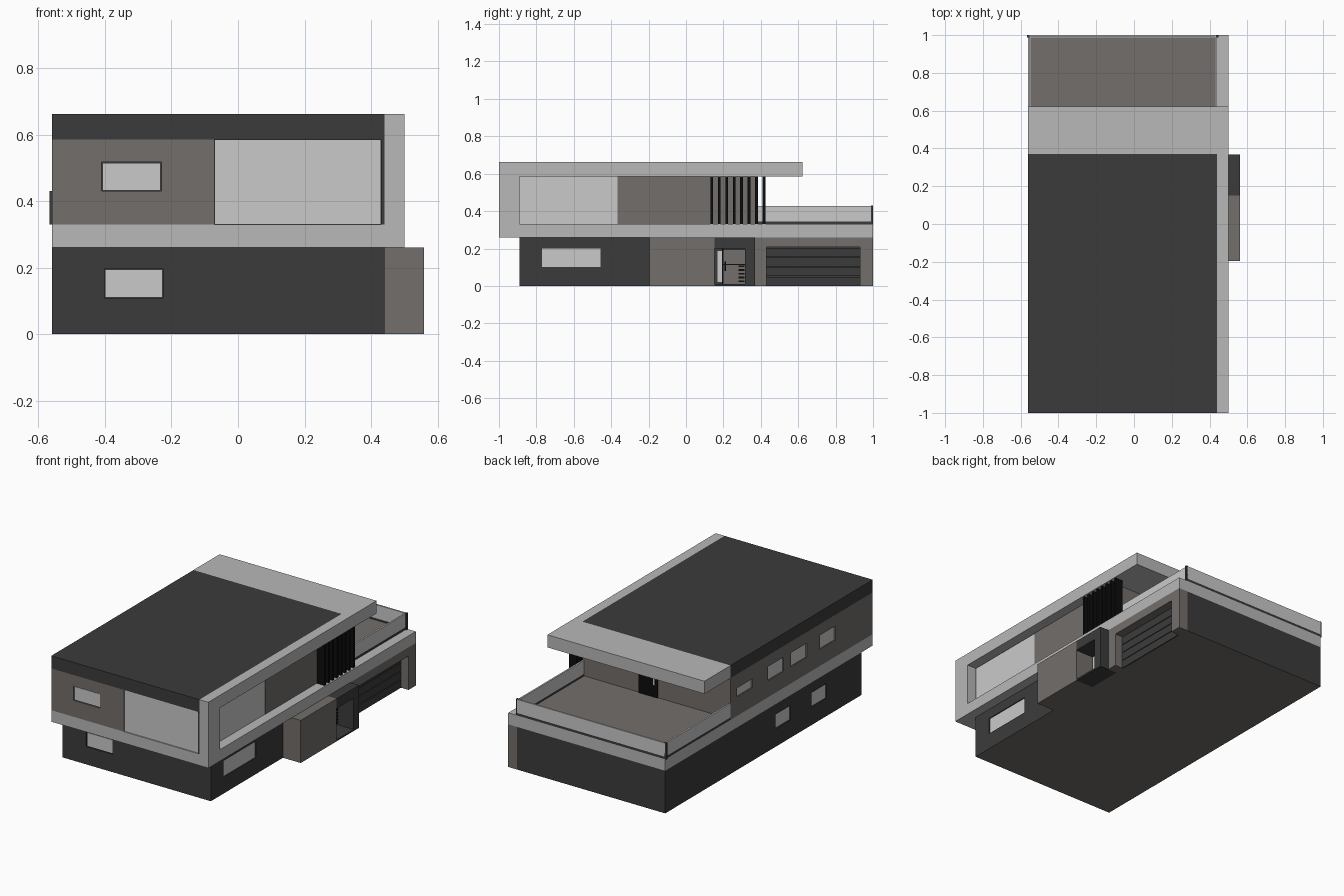
import bpy, bmesh
from mathutils import Vector

old = bpy.data.objects.get("Cube")
if old:
    bpy.data.objects.remove(old, do_unlink=True)


def material(name, rgb):
    m = bpy.data.materials.new(name)
    m.use_nodes = True
    m.diffuse_color = (*rgb, 1)
    m.node_tree.nodes["Principled BSDF"].inputs["Base Color"].default_value = (*rgb, 1)
    return m


LIGHT = material("pale_render", (0.48, 0.48, 0.48))
GLASS = material("light_glass", (0.59, 0.59, 0.59))
DARK = material("charcoal_render", (0.044, 0.044, 0.044))
TAUPE = material("taupe_cladding", (0.171, 0.158, 0.147))
BLACK = material("black_metal", (0.004, 0.004, 0.004))


def finish(name, bm, mat):
    bmesh.ops.recalc_face_normals(bm, faces=bm.faces[:])
    mesh = bpy.data.meshes.new(name)
    bm.to_mesh(mesh)
    bm.free()
    mesh.materials.append(mat)
    ob = bpy.data.objects.new(name, mesh)
    bpy.context.collection.objects.link(ob)
    return ob


def box(name, xs, ys, zs, mat):
    bm = bmesh.new()
    bmesh.ops.create_cube(bm, size=1)
    lo, hi = Vector((xs[0], ys[0], zs[0])), Vector((xs[1], ys[1], zs[1]))
    for v in bm.verts:
        v.co = (lo + hi) / 2 + v.co * (hi - lo)
    return finish(name, bm, mat)


def side_profile(name, pts, xs, mat):
    """Extrude a (y, z) outline along x."""
    bm = bmesh.new()
    face = bm.faces.new([bm.verts.new((xs[0], y, z)) for y, z in pts])
    ext = bmesh.ops.extrude_face_region(bm, geom=[face])
    verts = [g for g in ext["geom"] if isinstance(g, bmesh.types.BMVert)]
    bmesh.ops.translate(bm, verts=verts, vec=(xs[1] - xs[0], 0, 0))
    return finish(name, bm, mat)


def window(name, wall, axis, plane, out, us, zs, frame=0.004, depth=0.012):
    """Cut a shallow pocket in a wall, then fit a frame and a pane."""
    def slab(label, a, b, u, z, mat):
        span = sorted((plane + out * a, plane + out * b))
        return box(label, span, u, z, mat) if axis == "x" else box(label, u, span, z, mat)

    cutter = slab(name + "_cutter", -depth, 0.02, us, zs, DARK)
    cutter.hide_render = True
    cutter.hide_viewport = True
    cutter.display_type = "WIRE"
    mod = wall.modifiers.new(name, "BOOLEAN")
    mod.operation, mod.object, mod.solver = "DIFFERENCE", cutter, "EXACT"
    slab(name + "_frame", -depth, -depth + 0.004, us, zs, DARK)
    inner_u = (us[0] + frame, us[1] - frame)
    inner_z = (zs[0] + frame, zs[1] - frame)
    slab(name + "_pane", -depth, -depth + 0.007, inner_u, inner_z, GLASS)


# Ground floor, with a taupe floor underneath
W, E = -0.56, 0.44
ground = box("ground_floor_walls", (W, E), (-0.89, 1), (0, 0.26), DARK)
ground.data.materials.append(TAUPE)
for f in ground.data.polygons:
    f.material_index = int(f.normal.z < -0.5)

# Upper floor
upper = box("upper_floor_walls", (W, E), (-1, 0.37), (0.33, 0.585), TAUPE)

# Slab, roof and the pale frame wrapping the entrance side
box("floor_slab", (W, E), (-1, 1), (0.26, 0.33), LIGHT)
box("main_roof", (W, E), (-1, 0.37), (0.585, 0.662), DARK)
box("roof_overhang", (W, E), (0.37, 0.622), (0.585, 0.662), LIGHT)
side_profile("side_frame",
             [(-1, 0.26), (1, 0.26), (1, 0.33), (-0.89, 0.33), (-0.89, 0.585),
              (0.622, 0.585), (0.622, 0.662), (-1, 0.662)], (E, 0.5), LIGHT)

# Windows
LOW, HIGH = (0.108, 0.197), (0.43, 0.517)
window("front_ground_window", ground, "y", -0.89, -1, (-0.402, -0.225), LOW)
window("front_upper_window", upper, "y", -1, -1, (-0.41, -0.23), HIGH)
window("front_glazing", upper, "y", -1, -1, (-0.07, 0.43), (0.33, 0.585), 0.001)
window("side_ground_window", ground, "x", E, 1, (-0.77, -0.455), (0.1, 0.2), 0.001)
window("side_glazing", upper, "x", E, 1, (-0.89, -0.365), (0.33, 0.585), 0.001, 0.008)
for i, y in enumerate((0.16, -0.14, -0.365, -0.64)):
    z = (0.445, 0.5) if i == 0 else HIGH
    window(f"left_upper_window_{i + 1}", upper, "x", W, -1, (y, y + 0.15), z)
for i, y in enumerate((-0.21, -0.555)):
    window(f"left_ground_window_{i + 1}", ground, "x", W, -1, (y, y + 0.145), LOW)
box("corner_post", (0.43, E), (-1.001, -0.985), (0.33, 0.585), DARK)

# Vertical fins
for i in range(8):
    y = 0.137 + 0.04 * i
    box(f"fin_{i + 1}", (E + 0.002, 0.492), (y - 0.007, y + 0.007), (0.33, 0.585), BLACK)

# Terrace floor, door and glass balustrade
box("terrace_floor", (W + 0.012, E - 0.012), (0.37, 0.988), (0.33, 0.334), TAUPE)
box("terrace_door", (-0.07, 0.057), (0.37, 0.377), (0.334, 0.54), BLACK)
box("terrace_door_handle", (-0.055, -0.045), (0.377, 0.383), (0.41, 0.45), GLASS)
runs = {
    "left": ((W, W + 0.01), (0.37, 0.99)),
    "right": ((E - 0.01, E), (0.37, 0.99)),
    "back": ((W, E), (0.99, 1)),
}
for side, (xs, ys) in runs.items():
    box(f"{side}_balustrade_rail", xs, ys, (0.33, 0.345), DARK)
    box(f"{side}_balustrade_glass", xs, ys, (0.345, 0.428), GLASS)
for side, x in (("left", W), ("right", E)):
    box(f"{side}_balustrade_post", (x - 0.007, x + 0.007), (0.988, 1), (0.33, 0.43), DARK)

# Entrance block and porch
box("entrance_block", (E, 0.56), (-0.195, 0.152), (0, 0.26), TAUPE)
box("porch_header", (E, 0.56), (0.152, 0.368), (0.2, 0.26), DARK)
box("porch_pier", (E, 0.56), (0.315, 0.368), (0, 0.2), DARK)
box("porch_floor", (E, 0.56), (0.152, 0.315), (0, 0.01), DARK)
box("entrance_door", (E, 0.45), (0.2, 0.315), (0.01, 0.195), TAUPE)
box("door_sidelight", (E, 0.45), (0.165, 0.193), (0.018, 0.19), GLASS)
box("door_jamb", (E, 0.455), (0.193, 0.2), (0.01, 0.2), BLACK)
box("door_rail", (E, 0.454), (0.2, 0.315), (0.112, 0.118), BLACK)
box("door_handle", (0.45, 0.462), (0.207, 0.213), (0.08, 0.13), BLACK)
for i in range(5):
    z = 0.02 + 0.02 * i
    box(f"door_slat_{i + 1}", (0.45, 0.456), (0.28, 0.312), (z, z + 0.01), BLACK)

# Garage surround and sectional door
side_profile("garage_surround",
             [(0.368, 0), (0.43, 0), (0.43, 0.207), (0.93, 0.207), (0.93, 0),
              (1, 0), (1, 0.26), (0.368, 0.26)], (E, 0.5), TAUPE)
for i in range(4):
    z = 0.052 * i
    box(f"garage_panel_{i + 1}", (E, 0.449), (0.43, 0.93), (z, z + 0.048), DARK)
